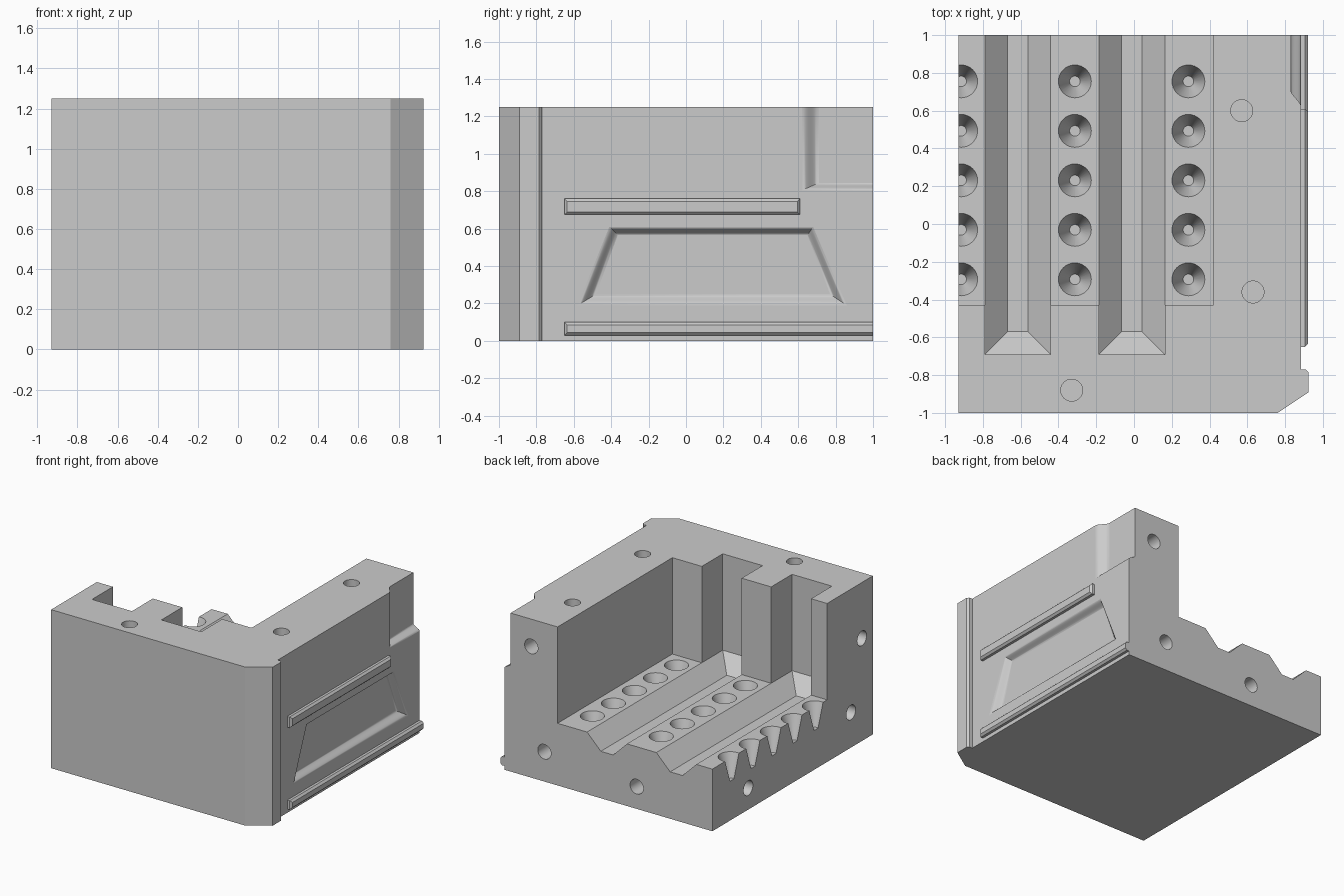
import bpy, bmesh, math
from mathutils import Matrix, Vector

if "Cube" in bpy.data.objects:
    bpy.data.objects.remove(bpy.data.objects["Cube"], do_unlink=True)

TOP, FLOOR, BACK, LEFT, SIDE = 1.25, 0.49, 1.0, -0.93, 0.885

grey = bpy.data.materials.new("plain grey")
grey.use_nodes = True
grey.diffuse_color = (0.6, 0.6, 0.6, 1)
grey.node_tree.nodes["Principled BSDF"].inputs["Base Color"].default_value = (0.6, 0.6, 0.6, 1)


def finish(name, bm):
    """Turn a bmesh into a grey object."""
    bmesh.ops.recalc_face_normals(bm, faces=bm.faces[:])
    mesh = bpy.data.meshes.new(name)
    bm.to_mesh(mesh)
    bm.free()
    mesh.materials.append(grey)
    obj = bpy.data.objects.new(name, mesh)
    bpy.context.collection.objects.link(obj)
    return obj


def hull(name, points):
    """Convex solid around the given points."""
    bm = bmesh.new()
    verts = [bm.verts.new(p) for p in points]
    bmesh.ops.convex_hull(bm, input=verts)
    bmesh.ops.dissolve_limit(bm, angle_limit=0.01, verts=bm.verts[:], edges=bm.edges[:])
    return finish(name, bm)


def rect(x0, x1, y0, y1, z):
    return [(x, y, z) for x in (x0, x1) for y in (y0, y1)]


def side_recess(name, outer, inner, depth, steps=8):
    """Solid that sinks into the side face with softly rounded walls."""
    rings = [[(SIDE + 0.1, y, z) for y, z in outer]]
    for i in range(steps + 1):
        t = i / steps
        x = SIDE - depth * t * t * (3 - 2 * t)
        rings.append([(x, *Vector(a).lerp(Vector(b), t)) for a, b in zip(outer, inner)])
    bm = bmesh.new()
    rows = [[bm.verts.new(p) for p in ring] for ring in rings]
    for a, b in zip(rows, rows[1:]):
        for i in range(len(a)):
            j = (i + 1) % len(a)
            bm.faces.new((a[i], a[j], b[j], b[i]))
    bm.faces.new(rows[0])
    bm.faces.new(rows[-1])
    return finish(name, bm)


def cut(target, cutter):
    mod = target.modifiers.new("cut", 'BOOLEAN')
    mod.operation = 'DIFFERENCE'
    mod.solver = 'EXACT'
    mod.object = cutter
    bpy.context.view_layer.objects.active = target
    bpy.ops.object.modifier_apply(modifier=mod.name)
    bpy.data.objects.remove(cutter, do_unlink=True)


# Solid block with a chamfered front corner and a small lip on the side
outline = [(LEFT, -1), (0.76, -1), (0.925, -0.89), (0.925, -0.785), (0.91, -0.77),
           (SIDE, -0.77), (SIDE, BACK), (LEFT, BACK)]
bm = bmesh.new()
base = bm.faces.new([bm.verts.new((x, y, 0)) for x, y in outline])
raised = bmesh.ops.extrude_face_region(bm, geom=[base])["geom"]
bmesh.ops.translate(bm, vec=(0, 0, TOP), verts=[v for v in raised if isinstance(v, bmesh.types.BMVert)])
block = finish("block", bm)

# Open cavity
cut(block, hull("cavity", rect(-1.1, 0.42, -0.43, 1.2, FLOOR) + rect(-1.1, 0.42, -0.43, 1.2, 1.4)))

# Two channels, with sloped bottoms, that also notch the front wall
for x in (-0.79, -0.185):
    w, s = 0.348, 0.12
    cut(block, hull("channel", rect(x, x + w, -0.69, 1.2, 1.4) + rect(x, x + w, -0.69, 1.2, FLOOR)
                    + rect(x + s, x + w - s, -0.69 + s, 1.2, FLOOR - s)))

# Rows of conical pits in the floor
bm = bmesh.new()
for x in (-0.915, -0.313, 0.288):
    for i in range(5):
        y = 0.755 - 0.262 * i
        bmesh.ops.create_cone(bm, cap_ends=True, segments=32, radius1=0.028, radius2=0.0936,
                              depth=0.2, matrix=Matrix.Translation((x, y, FLOOR - 0.08)))
cut(block, finish("pits", bm))

# Round blind holes in the top, back and left faces
holes = [((0.57, 0.60, TOP), 'Z'), ((0.63, -0.36, TOP), 'Z'), ((-0.33, -0.88, TOP), 'Z'),
         ((0.65, BACK, 1.035), 'Y'), ((0.535, BACK, 0.235), 'Y'), ((-0.27, BACK, 0.175), 'Y'),
         ((LEFT, 0.553, 0.17), 'X'), ((LEFT, -0.727, 0.277), 'X'), ((LEFT, -0.863, 0.81), 'X')]
turn = {'X': Matrix.Rotation(math.pi / 2, 4, 'Y'),
        'Y': Matrix.Rotation(math.pi / 2, 4, 'X'), 'Z': Matrix()}
bm = bmesh.new()
for place, axis in holes:
    bmesh.ops.create_cone(bm, cap_ends=True, segments=32, radius1=0.058, radius2=0.058,
                          depth=0.26, matrix=Matrix.Translation(place) @ turn[axis])
cut(block, finish("holes", bm))

# Sunken trapezoid panel and the stepped-back upper rear corner
cut(block, side_recess("panel", [(-0.58, 0.19), (0.86, 0.19), (0.68, 0.61), (-0.41, 0.61)],
                       [(-0.48, 0.25), (0.77, 0.25), (0.65, 0.565), (-0.365, 0.565)], 0.05))
cut(block, side_recess("corner", [(0.62, 0.805), (1.2, 0.805), (1.2, 1.4), (0.62, 1.4)],
                       [(0.71, 0.845), (1.2, 0.845), (1.2, 1.4), (0.71, 1.4)], 0.055))

# Smooth the round surfaces, keep the broad faces flat
bpy.ops.object.select_all(action='DESELECT')
block.select_set(True)
bpy.context.view_layer.objects.active = block
bpy.ops.object.shade_smooth_by_angle(angle=math.radians(30))
for face in block.data.polygons:
    if face.area > 0.05:
        face.use_smooth = False

# Chamfered side rails
c = 0.015
for name, y0, y1, z0, z1, end in (("upper_rail", -0.65, 0.61, 0.675, 0.76, c),
                                  ("lower_rail", -0.65, BACK, 0.03, 0.1, 0)):
    hull(name, [(x, y, z) for x in (SIDE - 0.01, 0.905) for y in (y0, y1) for z in (z0, z1)]
         + [(0.92, y, z) for y in (y0 + c, y1 - end) for z in (z0 + c, z1 - c)])
